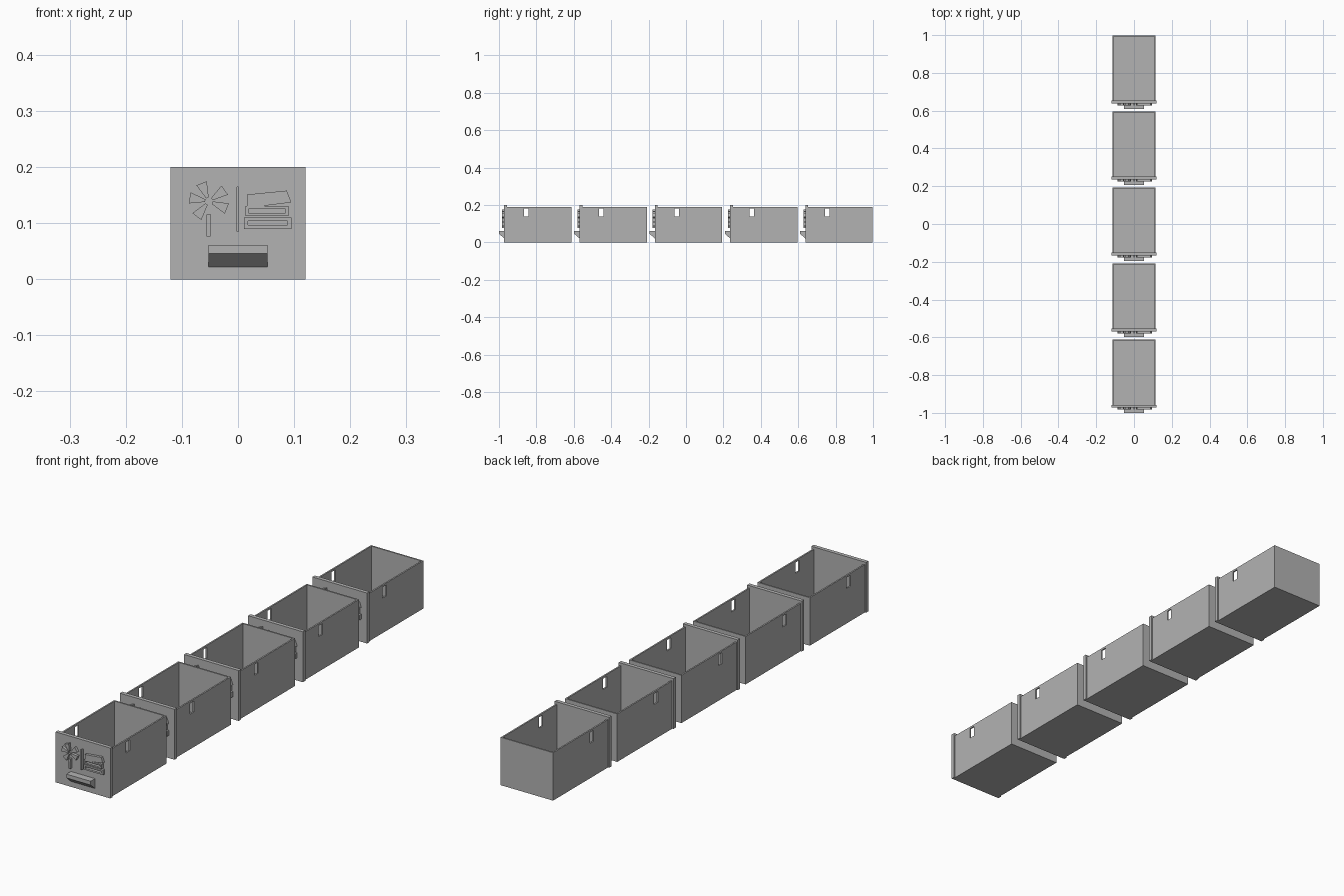
import bpy, bmesh, math
from mathutils import Vector

if "Cube" in bpy.data.objects:
    bpy.data.objects.remove(bpy.data.objects["Cube"], do_unlink=True)

COUNT, PITCH = 5, 0.4025
FRONT, BACK = -0.972, -0.612      # plate face and rear wall of the first drawer
WALL = 0.006

grey = bpy.data.materials.new("drawer grey")
grey.use_nodes = True
colour = (0.45, 0.45, 0.45, 1)
grey.diffuse_color = colour
grey.node_tree.nodes["Principled BSDF"].inputs["Base Color"].default_value = colour


def finish(name, bm):
    bmesh.ops.recalc_face_normals(bm, faces=bm.faces)
    mesh = bpy.data.meshes.new(name)
    bm.to_mesh(mesh)
    bm.free()
    mesh.materials.append(grey)
    ob = bpy.data.objects.new(name, mesh)
    bpy.context.collection.objects.link(ob)
    return ob


def extrude(bm, points, offset):
    face = bm.faces.new([bm.verts.new(p) for p in points])
    new = bmesh.ops.extrude_face_region(bm, geom=[face])["geom"]
    verts = [v for v in new if isinstance(v, bmesh.types.BMVert)]
    bmesh.ops.translate(bm, verts=verts, vec=Vector(offset))


def block(bm, x0, x1, y0, y1, z0, z1):
    extrude(bm, [(x0, y0, z0), (x1, y0, z0), (x1, y0, z1), (x0, y0, z1)], (0, y1 - y0, 0))


def relief(bm, points, depth=0.011):
    extrude(bm, [(x, FRONT - depth, z) for x, z in points], (0, depth + 0.002, 0))


def frame(bm, x0, x1, z0, z1, edge):
    # Slab with a long slot: a raised rim around a lower centre
    for a, b, c, d in ((x0, x1, z0, z0 + edge), (x0, x1, z1 - edge, z1),
                       (x0, x0 + edge, z0 + edge, z1 - edge),
                       (x1 - edge, x1, z0 + edge, z1 - edge)):
        relief(bm, [(a, c), (b, c), (b, d), (a, d)])


# Open tray, hollowed from the top
bm = bmesh.new()
block(bm, -0.115, 0.115, FRONT + 0.008, BACK, 0, 0.19)
bm.normal_update()
top = max(bm.faces, key=lambda f: f.calc_center_median().z)
bmesh.ops.inset_region(bm, faces=[top], thickness=WALL, use_even_offset=True)
bottom = bmesh.ops.extrude_discrete_faces(bm, faces=[top])["faces"][0]
bmesh.ops.translate(bm, verts=bottom.verts, vec=(0, 0, WALL - 0.19))
tray = finish("tray", bm)

# Slots through both side walls
bm = bmesh.new()
block(bm, -0.2, 0.2, -0.867, -0.843, 0.139, 0.182)
cutter = finish("slot_cutter", bm)
cutter.hide_render = True
cut = tray.modifiers.new("slots", 'BOOLEAN')
cut.operation, cut.solver, cut.object = 'DIFFERENCE', 'EXACT', cutter
evaluated = tray.evaluated_get(bpy.context.evaluated_depsgraph_get())
cut_mesh = bpy.data.meshes.new_from_object(evaluated)
tray.modifiers.clear()
tray.data = cut_mesh
bpy.data.objects.remove(cutter, do_unlink=True)

# Front plate, slightly larger than the tray
bm = bmesh.new()
block(bm, -0.12, 0.12, FRONT, FRONT + 0.015, 0, 0.2)
plate = finish("front_plate", bm)

# Pull with an undercut lower face
bm = bmesh.new()
profile = [(FRONT + 0.002, 0.02), (-1.0, 0.046), (-1.0, 0.061), (FRONT + 0.002, 0.061)]
extrude(bm, [(-0.053, y, z) for y, z in profile], (0.106, 0, 0))
pull = finish("pull", bm)

# Raised pinwheel: wedge blades around a hub, and a stem
bm = bmesh.new()
cx, cz = -0.052, 0.139
for angle in (112, 35, -22, 232, 170):
    fan = []
    for radius, turn in ((0.007, -20), (0.036, -16), (0.036, 16), (0.007, 20)):
        a = math.radians(angle + turn)
        fan.append((cx + radius * math.cos(a), cz + radius * math.sin(a)))
    relief(bm, fan)
relief(bm, [(-0.056, 0.076), (-0.049, 0.076), (-0.048, 0.115), (-0.056, 0.115)])
pinwheel = finish("pinwheel_relief", bm)

# Thin divider with rounded ends
bm = bmesh.new()
bar = []
for start, z in ((0, 0.163), (180, 0.087)):
    for step in range(5):
        a = math.radians(start + step * 45)
        bar.append((-0.0005 + 0.0025 * math.cos(a), z + 0.0025 * math.sin(a)))
relief(bm, bar)
divider = finish("divider_relief", bm)

# Stack of slabs, the top one tilted
bm = bmesh.new()
frame(bm, 0.011, 0.095, 0.09, 0.11, 0.0065)
frame(bm, 0.013, 0.09, 0.113, 0.131, 0.0055)
relief(bm, [(0.016, 0.131), (0.047, 0.131), (0.095, 0.137), (0.087, 0.158), (0.016, 0.151)])
stack = finish("slab_stack_relief", bm)

# Repeat the drawer in a row
for i in range(1, COUNT):
    for part in (tray, plate, pull, pinwheel, divider, stack):
        twin = part.copy()
        twin.name = f"{part.name}_{i + 1}"
        twin.location.y = i * PITCH
        bpy.context.collection.objects.link(twin)
